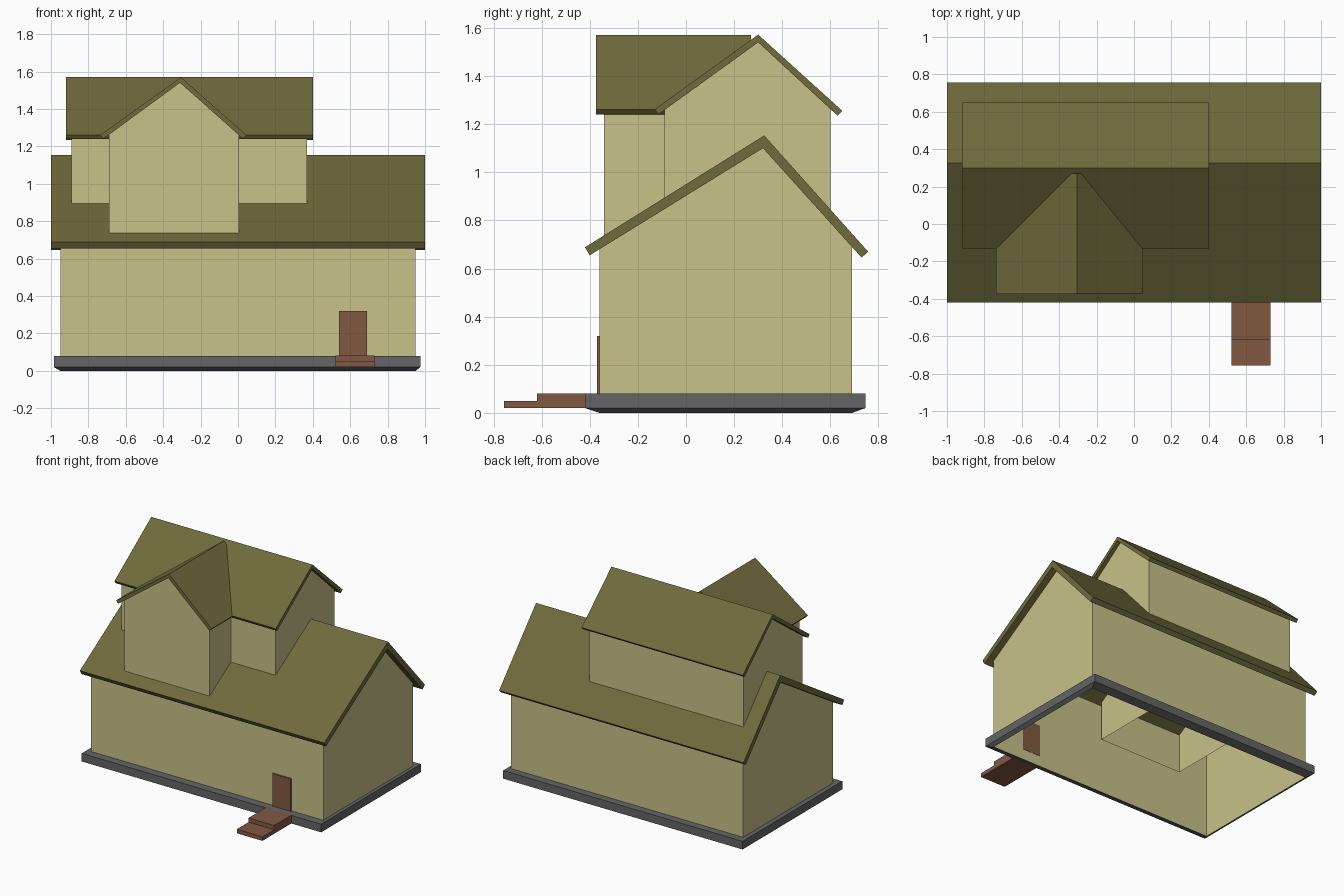
import bpy, bmesh

if "Cube" in bpy.data.objects:
    bpy.data.objects.remove(bpy.data.objects["Cube"])


def material(name, rgb):
    m = bpy.data.materials.new(name)
    m.diffuse_color = (*rgb, 1)
    m.use_nodes = True
    m.node_tree.nodes["Principled BSDF"].inputs["Base Color"].default_value = m.diffuse_color
    return m


CREAM = material("cream_siding", (0.58, 0.54, 0.25))
OLIVE = material("olive_roof", (0.16, 0.145, 0.045))
GREY = material("foundation_grey", (0.13, 0.13, 0.135))
BROWN = material("brown_wood", (0.22, 0.10, 0.055))


def finish(bm, name, mat):
    bmesh.ops.recalc_face_normals(bm, faces=bm.faces)
    me = bpy.data.meshes.new(name)
    bm.to_mesh(me)
    bm.free()
    me.materials.append(mat)
    ob = bpy.data.objects.new(name, me)
    bpy.context.collection.objects.link(ob)
    return ob


def extrude_profile(name, mat, profile, axis, start, end, skip=()):
    """Sweep a (side, z) profile along x or y; skip leaves out side faces."""
    bm = bmesh.new()

    def ring(t):
        return [bm.verts.new((t, a, z) if axis == 'x' else (a, t, z)) for a, z in profile]
    r0, r1 = ring(start), ring(end)
    n = len(profile)
    bm.faces.new(r0)
    bm.faces.new(r1)
    for i in range(n):
        if i not in skip:
            j = (i + 1) % n
            bm.faces.new((r0[i], r0[j], r1[j], r1[i]))
    return finish(bm, name, mat)


def gable_walls(name, axis, start, end, a0, a1, bottom, top0, top1, peak):
    """Wall shell with gable ends, open below and under the roof."""
    profile = [(a0, bottom), (a0, top0), peak, (a1, top1), (a1, bottom)]
    return extrude_profile(name, CREAM, profile, axis, start, end, skip=(1, 2, 4))


def box(name, mat, x0, x1, y0, y1, z0, z1):
    return extrude_profile(name, mat, [(y0, z0), (y1, z0), (y1, z1), (y0, z1)], 'x', x0, x1)


# foundation: hollow skirt with a slanted underside
bm = bmesh.new()
inner, outer = (-0.95, 0.95, -0.36, 0.69), (-0.985, 0.975, -0.42, 0.745)
rings = []
for (x0, x1, y0, y1), z in ((inner, 0.08), (outer, 0.08), (outer, 0.02), (inner, 0.0)):
    rings.append([bm.verts.new((x, y, z)) for x, y in ((x0, y0), (x1, y0), (x1, y1), (x0, y1))])
for a, b in zip(rings, rings[1:]):
    for i in range(4):
        j = (i + 1) % 4
        bm.faces.new((a[i], a[j], b[j], b[i]))
finish(bm, "foundation", GREY)

# walls
gable_walls("main_walls", 'x', -0.95, 0.95, -0.36, 0.69, 0.0, 0.68, 0.69, (0.32, 1.10))
gable_walls("upper_walls", 'x', -0.89, 0.37, -0.09, 0.60, 0.70, 1.258, 1.263, (0.30, 1.54))
gable_walls("front_gable_walls", 'y', -0.34, 0.25, -0.69, 0.005, 0.40, 1.262, 1.262, (-0.31, 1.54))

# roofs: chevron slabs (eave, ridge, eave, then the underside)
extrude_profile("main_roof", OLIVE,
                [(-0.42, 0.688), (0.325, 1.153), (0.757, 0.67), (0.73, 0.645), (0.32, 1.10), (-0.40, 0.655)],
                'x', -1.0, 1.0)
extrude_profile("upper_roof", OLIVE,
                [(-0.13, 1.262), (0.30, 1.572), (0.65, 1.255), (0.63, 1.235), (0.30, 1.54), (-0.115, 1.24)],
                'x', -0.92, 0.40)
extrude_profile("front_gable_roof", OLIVE,
                [(-0.737, 1.26), (-0.305, 1.57), (0.045, 1.26), (0.027, 1.24), (-0.31, 1.54), (-0.72, 1.24)],
                'y', -0.373, 0.27)

# door and steps
box("door", BROWN, 0.54, 0.69, -0.37, -0.358, 0.08, 0.32)
box("upper_step", BROWN, 0.52, 0.73, -0.62, -0.42, 0.02, 0.081)
box("lower_step", BROWN, 0.52, 0.73, -0.757, -0.62, 0.02, 0.05)
